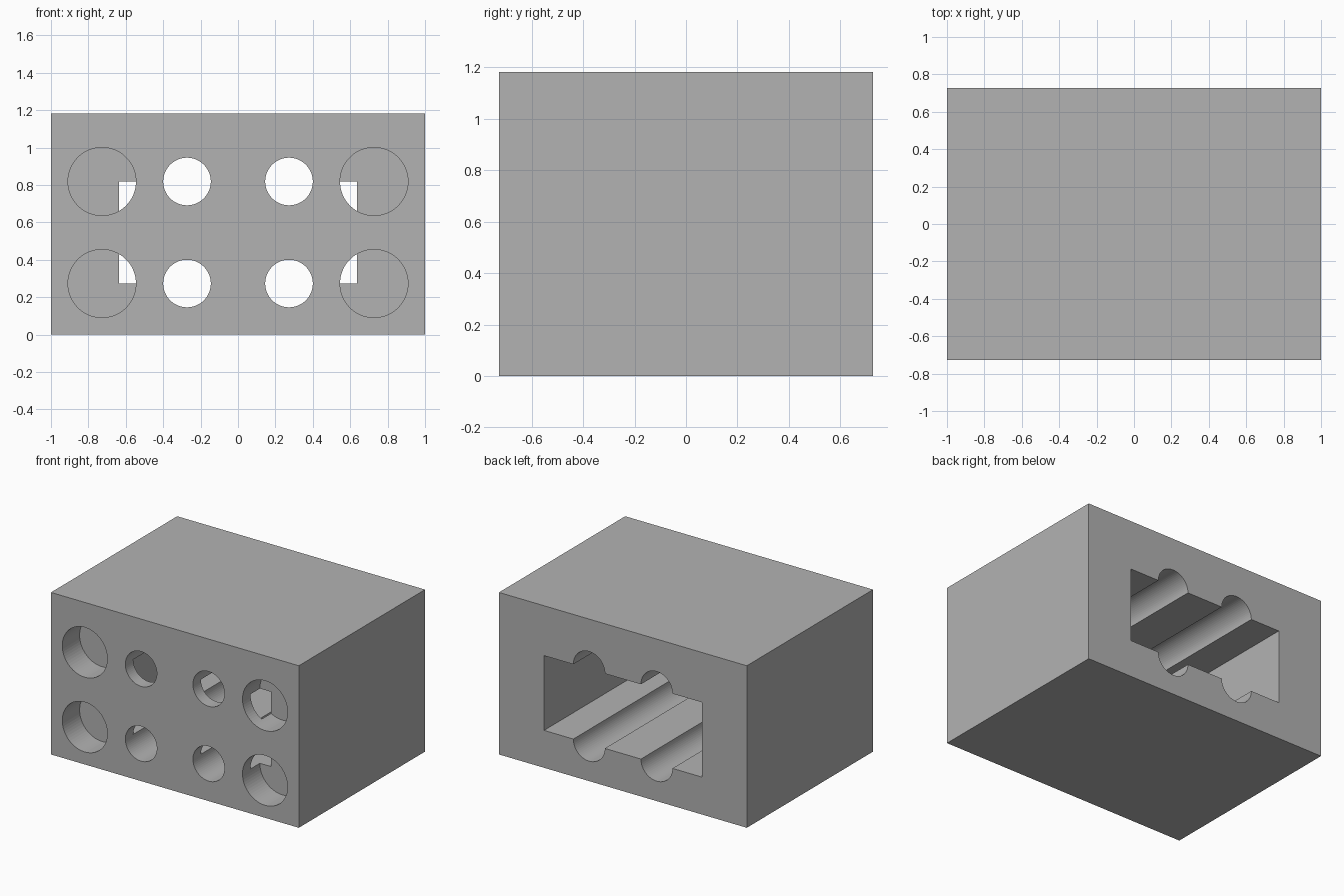
import bpy
import bmesh
import math
from mathutils import Matrix

if "Cube" in bpy.data.objects:
    bpy.data.objects.remove(bpy.data.objects["Cube"])

U = 2 / 11                      # design module: block is 11 x 8 x 6.5 modules
FRONT, BACK = -4 * U, 4 * U
ROWS = (1.5 * U, 4.5 * U)       # heights of the two hole rows
SEGMENTS = 64


def make_object(name, bm):
    mesh = bpy.data.meshes.new(name)
    bm.normal_update()
    bm.to_mesh(mesh)
    bm.free()
    obj = bpy.data.objects.new(name, mesh)
    bpy.context.collection.objects.link(obj)
    return obj


def box(name, x0, x1, y0, y1, z0, z1):
    bm = bmesh.new()
    m = (Matrix.Translation(((x0 + x1) / 2, (y0 + y1) / 2, (z0 + z1) / 2))
         @ Matrix.Diagonal((x1 - x0, y1 - y0, z1 - z0, 1)))
    bmesh.ops.create_cube(bm, size=1, matrix=m)
    return make_object(name, bm)


def drill(name, x, z, radius, y0, y1):
    bm = bmesh.new()
    m = (Matrix.Translation((x, (y0 + y1) / 2, z))
         @ Matrix.Rotation(math.pi / 2, 4, 'X')
         @ Matrix.Rotation(math.pi / SEGMENTS, 4, 'Z'))
    bmesh.ops.create_cone(bm, cap_ends=True, segments=SEGMENTS, radius1=radius,
                          radius2=radius, depth=y1 - y0, matrix=m)
    return make_object(name, bm)


def cut(target, cutter):
    cutter.hide_render = True
    mod = target.modifiers.new(cutter.name, 'BOOLEAN')
    mod.operation = 'DIFFERENCE'
    mod.solver = 'EXACT'
    mod.object = cutter
    bpy.context.view_layer.objects.active = target
    bpy.ops.object.modifier_apply(modifier=mod.name)
    bpy.data.objects.remove(cutter)


# Solid block
block = box("housing_block", -1, 1, FRONT, BACK, 0, 6.5 * U)

# Rectangular pocket, open at the back, leaving a thin front wall
cut(block, box("pocket", -3.5 * U, 3.5 * U, FRONT + 0.5 * U, BACK + 0.1, *ROWS))

for side in (-1, 1):
    for z in ROWS:
        # Narrow bores running right through
        cut(block, drill("bore", side * 1.5 * U, z, 0.7 * U, FRONT - 0.1, BACK + 0.1))
        # Wide shallow recesses in the front
        cut(block, drill("recess", side * 4 * U, z, U, FRONT - 0.1, FRONT + 1.1 * U))

# Plain grey colour
grey = bpy.data.materials.new("plain_grey")
grey.diffuse_color = (0.448, 0.448, 0.448, 1)
grey.use_nodes = True
grey.node_tree.nodes["Principled BSDF"].inputs["Base Color"].default_value = grey.diffuse_color
block.data.materials.clear()
block.data.materials.append(grey)
for p in block.data.polygons:
    p.material_index = 0
